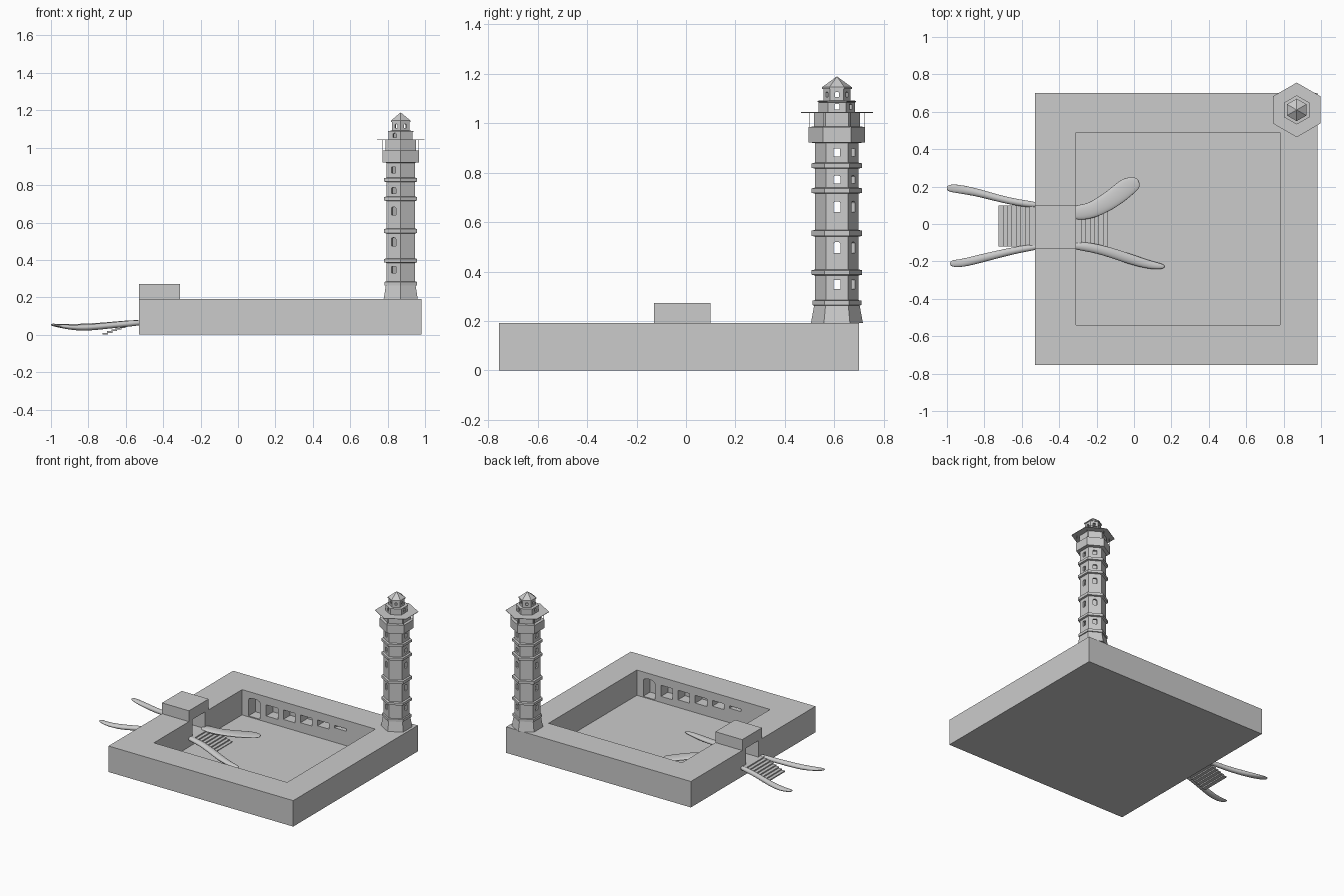
import bpy, bmesh
from math import pi, sin, cos, radians
from mathutils import Matrix, Vector

if "Cube" in bpy.data.objects:
    bpy.data.objects.remove(bpy.data.objects["Cube"])


def make(name, bm):
    bmesh.ops.recalc_face_normals(bm, faces=bm.faces[:])
    me = bpy.data.meshes.new(name)
    bm.to_mesh(me)
    bm.free()
    ob = bpy.data.objects.new(name, me)
    bpy.context.collection.objects.link(ob)
    return ob


def add_box(bm, lo, hi):
    lo, hi = Vector(lo), Vector(hi)
    m = Matrix.Translation((lo + hi) / 2) @ Matrix.Diagonal((*(hi - lo), 1))
    bmesh.ops.create_cube(bm, size=1, matrix=m)


def add_prism(bm, pts, vec):
    """Extrude a closed outline of 3D points along vec."""
    f = bm.faces.new([bm.verts.new(p) for p in pts])
    r = bmesh.ops.extrude_face_region(bm, geom=[f], use_keep_orig=True)
    bmesh.ops.translate(bm, vec=vec, verts=[v for v in r["geom"] if isinstance(v, bmesh.types.BMVert)])


def cut(ob, bm):
    """Subtract a bmesh from an object."""
    c = make("cutter", bm)
    c.hide_render = True
    m = ob.modifiers.new("cut", "BOOLEAN")
    m.operation, m.solver, m.object = "DIFFERENCE", "EXACT", c
    dg = bpy.context.evaluated_depsgraph_get()
    me = bpy.data.meshes.new_from_object(ob.evaluated_get(dg))
    ob.modifiers.clear()
    ob.data = me
    bpy.data.objects.remove(c)


def arch(w, z0, z1, rise):
    """Window outline as (across, height) pairs, with an arched head."""
    n = 6
    head = [(w / 2 * cos(i * pi / n), z1 - rise + rise * sin(i * pi / n)) for i in range(n + 1)]
    if rise == 0:
        head = [(w / 2, z1), (-w / 2, z1)]
    return [(-w / 2, z0), (w / 2, z0)] + head


# Courtyard walls with thin floor and gate block
bm = bmesh.new()
add_box(bm, (-.53, -.755, 0), (.98, .70, .192))
walls = make("courtyard_walls", bm)
bm = bmesh.new()
add_box(bm, (-.31, -.54, .005), (.78, .49, .3))
cut(walls, bm)
bm = bmesh.new()
add_box(bm, (-.6, -.09, .07), (-.25, .055, .1925))
cut(walls, bm)
bm = bmesh.new()
add_box(bm, (-.53, -.13, .192), (-.31, .10, .272))
make("gate_block", bm)

# Doorway and shrinking windows in both long inner walls
openings = [(.10, .012, .15, .02), (.245, .05, .132, 0), (.385, .062, .132, 0),
            (.525, .075, .132, 0), (.665, .09, .132, 0), (.805, .112, .13, 0)]
bm = bmesh.new()
for x0, s, y, d in ((-.31, 1, .48, .09), (.78, -1, -.53, -.09)):
    for off, z0, z1, rise in openings:
        add_prism(bm, [(x0 + s * off + a, y, z) for a, z in arch(.095, z0, z1, rise)], (0, d, 0))
cut(walls, bm)


# Open slab stairs on both sides of the gate
def stairs(name, x, s):
    bm = bmesh.new()
    for i in range(8):
        xa, top = x + s * i * .0235, .072 - i * .0088
        xb = xa + s * .03
        add_box(bm, (min(xa, xb), -.12, top - .009), (max(xa, xb), .10, top))
    make(name, bm)


stairs("outer_stairs", -.53, -1)
stairs("inner_stairs", -.31, 1)


# Organic handrails: flattened sweeps through (x, y, z, half width, half height)
def sweep(name, path):
    bm = bmesh.new()
    rings = []
    for i, (x, y, z, w, h) in enumerate(path):
        a, b = path[max(i - 1, 0)], path[min(i + 1, len(path) - 1)]
        side = Vector((a[1] - b[1], b[0] - a[0], 0)).normalized()
        rings.append([bm.verts.new(Vector((x, y, z)) + side * w * cos(k * pi / 4)
                                   + Vector((0, 0, h * sin(k * pi / 4)))) for k in range(8)])
    for r, q in zip(rings, rings[1:]):
        for k in range(8):
            bm.faces.new((r[k], r[k - 1], q[k - 1], q[k]))
    bm.faces.new(rings[0])
    bm.faces.new(rings[-1])
    ob = make(name, bm)
    for p in ob.data.polygons:
        p.use_smooth = True
    ob.modifiers.new("smooth", "SUBSURF").levels = 2
    ob.modifiers[0].render_levels = 2


sweep("outer_rail_back", [(-.50, .10, .066, .017, .016), (-.60, .11, .060, .02, .018),
      (-.72, .135, .048, .02, .018), (-.84, .17, .04, .023, .02),
      (-.94, .188, .045, .026, .013), (-.985, .192, .052, .022, .008), (-1.002, .192, .054, .01, .005)])
sweep("outer_rail_front", [(-.50, -.12, .066, .017, .016), (-.60, -.133, .058, .02, .018),
      (-.72, -.16, .046, .022, .018), (-.82, -.185, .036, .025, .019),
      (-.91, -.208, .04, .024, .014), (-.965, -.212, .049, .022, .008), (-.985, -.21, .052, .01, .005)])
sweep("inner_rail_back", [(-.34, .06, .072, .045, .014), (-.25, .063, .068, .045, .014),
      (-.18, .095, .06, .052, .014), (-.10, .145, .05, .055, .013),
      (-.04, .198, .043, .058, .011), (.0, .215, .04, .045, .009), (.03, .222, .04, .025, .005)])
sweep("inner_rail_front", [(-.34, -.113, .066, .025, .018), (-.22, -.125, .057, .027, .018),
      (-.10, -.16, .04, .03, .018), (.0, -.195, .026, .03, .017),
      (.09, -.22, .02, .024, .014), (.14, -.226, .019, .018, .01), (.165, -.228, .018, .008, .005)])

# Six-sided tower, corners pointing along y
CX, CY = .87, .61


def hexa(name, prof, closed=False):
    """Six-sided turning of (radius, z); closed joins the last ring to the first."""
    bm = bmesh.new()
    rings = [[bm.verts.new((CX + r * cos(radians(30 + 60 * k)), CY + r * sin(radians(30 + 60 * k)), z))
              for k in range(6)] for r, z in prof]
    pairs = list(zip(rings, rings[1:]))
    if closed:
        pairs.append((rings[-1], rings[0]))
    else:
        bm.faces.new(rings[0])
        bm.faces.new(rings[-1])
    for r, q in pairs:
        for k in range(6):
            bm.faces.new((r[k - 1], r[k], q[k], q[k - 1]))
    return make(name, bm)


R = .088
outer = [(.105, .192), (.092, .263), (.099, .264), (.099, .283), (R, .284)]
for lo, hi in ((.384, .408), (.541, .568), (.715, .739), (.816, .84)):
    outer += [(R, lo), (.102, lo + .003), (.102, hi - .003), (R, hi)]
outer += [(R, .919), (.114, .922), (.114, .984), (.093, .986), (.093, 1.042)]
inner = [(.07, 1.042), (.07, .192)]
tower = hexa("tower_shaft", outer + inner, True)
lantern = hexa("lantern", [(.074, 1.042), (.074, 1.084), (.078, 1.085), (.078, 1.09), (.054, 1.091),
                           (.054, 1.142), (.042, 1.142), (.042, 1.08), (.06, 1.08), (.06, 1.042)], True)
hexa("roof", [(.06, 1.138), (.06, 1.145), (.001, 1.188)])

# Windows through opposite faces, tier by tier
shaft_wins = [(.028, .329, .366, 0), (.028, .475, .52, .009), (.028, .64, .684, .009),
              (.028, .755, .788, .006), (.026, .864, .897, 0)]
lantern_wins = [(.02, 1.054, 1.078, .005), (.016, 1.106, 1.126, .004)]
for ob, wins in ((tower, shaft_wins), (lantern, lantern_wins)):
    for k in range(3):
        bm = bmesh.new()
        for w in wins:
            add_prism(bm, [(-.2, a, z) for a, z in arch(*w)], (.4, 0, 0))
        bm.transform(Matrix.Translation((CX, CY, 0)) @ Matrix.Rotation(k * pi / 3, 4, "Z"))
        cut(ob, bm)

# Thin gallery canopy on slim posts
hexa("gallery_plate", [(.146, 1.041), (.146, 1.044)])
bm = bmesh.new()
for k in range(6):
    a = radians(30 + 60 * k)
    x, y = CX + .11 * cos(a), CY + .11 * sin(a)
    add_box(bm, (x - .0015, y - .0015, .982), (x + .0015, y + .0015, 1.042))
make("gallery_posts", bm)
